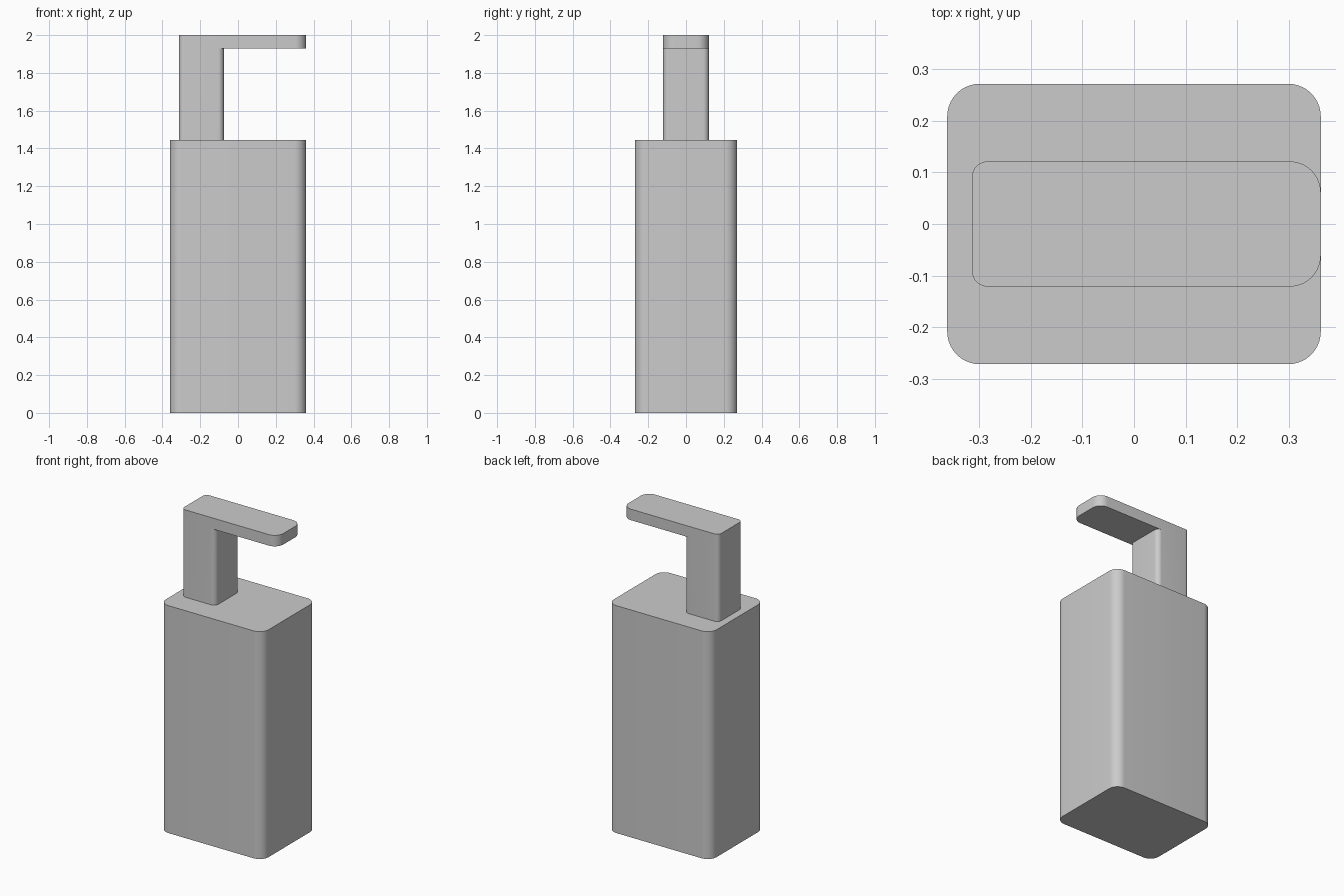
import bpy, bmesh, math

cube = bpy.data.objects.get("Cube")
if cube:
    bpy.data.objects.remove(cube, do_unlink=True)

GREY = (0.6, 0.6, 0.6, 1.0)
mat = bpy.data.materials.new("plain grey")
mat.use_nodes = True
mat.diffuse_color = GREY
mat.node_tree.nodes["Principled BSDF"].inputs["Base Color"].default_value = GREY

BODY_TOP, ARM_BOTTOM, ARM_TOP = 1.445, 1.93, 2.0


def rounded_end(x, half_y, r, side, steps=10):
    """Plan points of one rounded end, counter-clockwise; side +1 is right, -1 is left."""
    pts = []
    for sy in (-side, side):
        start = math.atan2(sy, side) - math.pi / 4
        cx, cy = x - side * r, sy * (half_y - r)
        for i in range(steps + 1):
            a = start + math.pi / 2 * i / steps
            pts.append((cx + r * math.cos(a), cy + r * math.sin(a)))
    return pts


def ring(bm, pts, z):
    return [bm.verts.new((x, y, z)) for x, y in pts]


def walls(bm, low, high):
    for i in range(len(low)):
        j = (i + 1) % len(low)
        bm.faces.new((low[i], low[j], high[j], high[i]))


def finish(bm, name):
    bmesh.ops.recalc_face_normals(bm, faces=bm.faces[:])
    mesh = bpy.data.meshes.new(name)
    bm.to_mesh(mesh)
    bm.free()
    mesh.materials.append(mat)
    obj = bpy.data.objects.new(name, mesh)
    bpy.context.collection.objects.link(obj)
    bpy.ops.object.select_all(action='DESELECT')
    obj.select_set(True)
    bpy.context.view_layer.objects.active = obj
    bpy.ops.object.shade_smooth_by_angle(angle=math.radians(30))


# Bottle body: a rounded rectangular prism
bm = bmesh.new()
plan = rounded_end(0.361, 0.271, 0.063, 1) + rounded_end(-0.361, 0.271, 0.063, -1)
low, high = ring(bm, plan, 0), ring(bm, plan, BODY_TOP)
walls(bm, low, high)
bm.faces.new(low[::-1])
bm.faces.new(high)
finish(bm, "bottle_body")

# Pump: an upright neck and a flat spout sharing the same left end
bm = bmesh.new()
left = rounded_end(-0.313, 0.121, 0.03, -1)
neck_right = rounded_end(-0.075, 0.121, 0.03, 1)
spout_right = rounded_end(0.361, 0.121, 0.06, 1)

foot = ring(bm, neck_right + left, BODY_TOP)
neck_v, left_v = ring(bm, neck_right, ARM_BOTTOM), ring(bm, left, ARM_BOTTOM)
spout_v = ring(bm, spout_right, ARM_BOTTOM)
walls(bm, foot, neck_v + left_v)
bm.faces.new(foot[::-1])

# Spout underside, side walls and top
bm.faces.new(neck_v + spout_v[::-1])
outline = [neck_v[0]] + spout_v + [neck_v[-1]] + left_v
top = ring(bm, [v.co.xy for v in outline], ARM_TOP)
walls(bm, outline, top)
bm.faces.new(top)
finish(bm, "pump_neck_and_spout")
